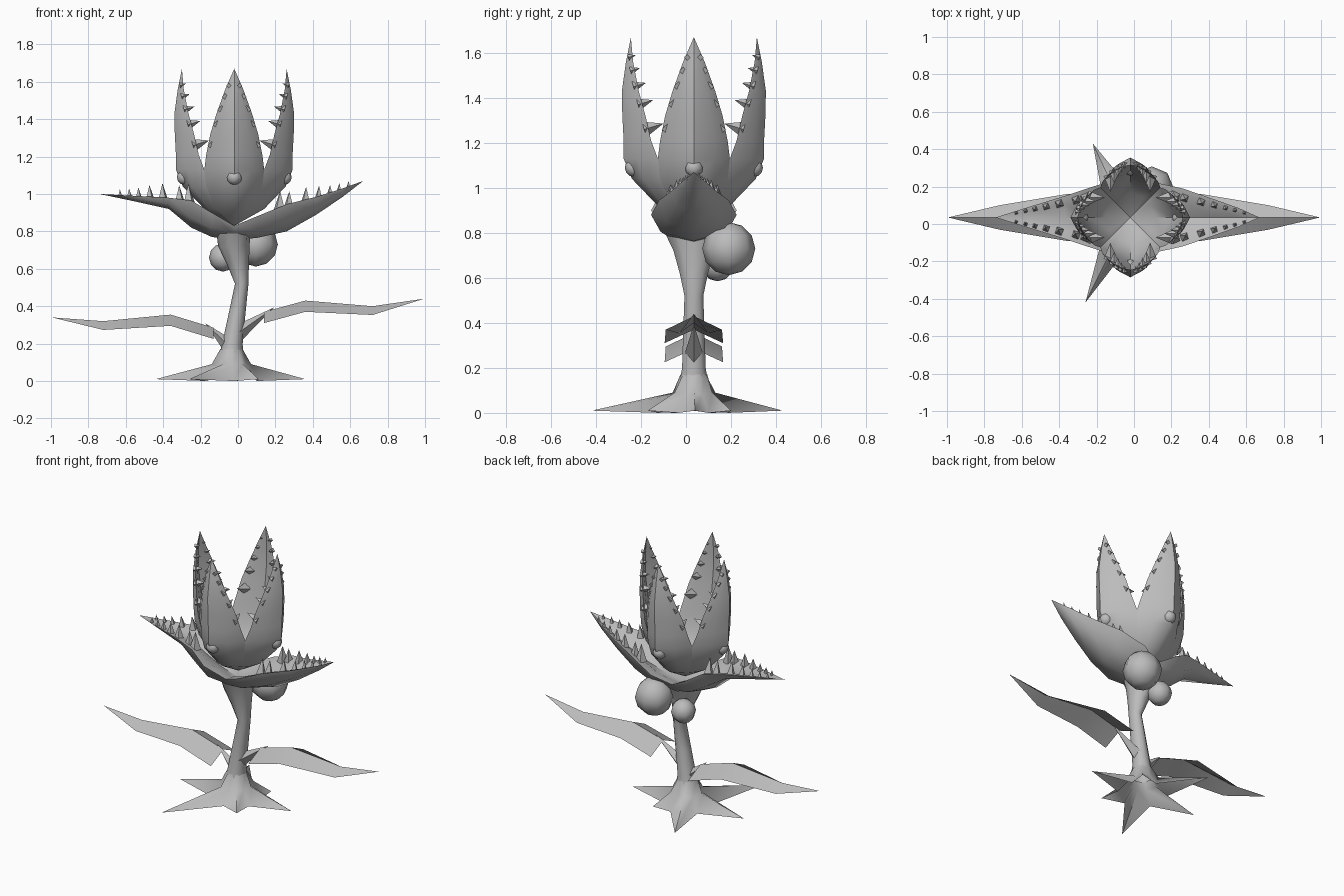
import bpy, bmesh, math
from mathutils import Vector, Matrix

cube = bpy.data.objects.get("Cube")
if cube:
    bpy.data.objects.remove(cube, do_unlink=True)

GREY = (0.5, 0.5, 0.5, 1)
mat = bpy.data.materials.new("plain_grey")
mat.use_nodes = True
mat.diffuse_color = GREY
bsdf = mat.node_tree.nodes["Principled BSDF"]
bsdf.inputs["Base Color"].default_value = GREY
bsdf.inputs["Roughness"].default_value = 0.8

CX, CY = -0.02, 0.035      # axis of the flower head


def finish(name, bm, smooth=40, recalc=True):
    bmesh.ops.remove_doubles(bm, verts=bm.verts, dist=0.0005)
    if recalc:
        bmesh.ops.recalc_face_normals(bm, faces=bm.faces)
    mesh = bpy.data.meshes.new(name)
    bm.to_mesh(mesh)
    bm.free()
    mesh.materials.append(mat)
    ob = bpy.data.objects.new(name, mesh)
    bpy.context.collection.objects.link(ob)
    if smooth:
        bpy.ops.object.select_all(action="DESELECT")
        ob.select_set(True)
        bpy.context.view_layer.objects.active = ob
        bpy.ops.object.shade_smooth_by_angle(angle=math.radians(smooth))


def loft(bm, rows, closed=False):
    """Skin quads between rows of points; pinched rows are welded later."""
    grid = [[bm.verts.new(p) for p in row] for row in rows]
    n = len(rows[0])
    for a, b in zip(grid, grid[1:]):
        for i in range(n if closed else n - 1):
            j = (i + 1) % n
            bm.faces.new((a[i], a[j], b[j], b[i]))


def spike(bm, base, direction, length, radius):
    """Four-sided tooth."""
    d = Vector(direction).normalized()
    m = (Matrix.Translation(Vector(base) + d * length / 2)
         @ d.to_track_quat("Z", "Y").to_matrix().to_4x4())
    bmesh.ops.create_cone(bm, cap_ends=True, segments=4, radius1=radius,
                          radius2=0, depth=length, matrix=m)


def sample(rows, key):
    """Interpolate a table whose first column is ascending."""
    for a, b in zip(rows, rows[1:]):
        if a[0] <= key <= b[0]:
            t = (key - a[0]) / (b[0] - a[0])
            return [p + (q - p) * t for p, q in zip(a, b)]


def ball(name, centre, radius):
    bm = bmesh.new()
    bmesh.ops.create_uvsphere(bm, u_segments=8, v_segments=6, radius=radius,
                              matrix=Matrix.Translation(centre))
    finish(name, bm, 50)


# Root star: four long tips and two short ones, hollow underneath
tips = [(0.36, 0.04), (0.10, 0.2), (-0.22, 0.43), (-0.44, 0.03),
        (-0.26, -0.42), (0.11, -0.17)]
foot = Vector((-0.035, CY))
outer, middle, neck = [], [], []
for i, tip in enumerate(tips):
    d = Vector(tip) - foot
    e = Vector(tips[(i + 1) % 6]) - foot
    valley = (d.normalized() + e.normalized()).normalized()
    for vec, r_mid, z_mid, z_out in ((d, 0.105, 0.09, 0.01), (valley * 0.15, 0.085, 0.08, 0)):
        u = vec.normalized()
        for ring, p, z in ((outer, foot + vec, z_out), (middle, foot + u * r_mid, z_mid),
                           (neck, foot + u * 0.06, 0.17)):
            ring.append((p.x, p.y, z))
bm = bmesh.new()
loft(bm, [outer, middle, neck], closed=True)
finish("root_star", bm, 60)

# Stem, flaring into the head
bm = bmesh.new()
stem = [(0.12, -0.037, 0.065, 0.07), (0.2, -0.03, 0.055, 0.055), (0.36, -0.005, 0.045, 0.05),
        (0.52, 0.02, 0.036, 0.044), (0.62, 0.0, 0.058, 0.066), (0.72, -0.022, 0.084, 0.095),
        (0.79, -0.025, 0.09, 0.13)]
rings = []
for z, x, rx, ry in stem:
    angles = [math.tau * k / 10 for k in range(10)]
    rings.append([(x + rx * math.cos(a), CY + ry * math.sin(a), z) for a in angles])
loft(bm, rings, closed=True)
finish("stem", bm, 50)

# Long leaves with a raised midrib, and their stalks
leaves = {
    "left": [(0.14, 0.37, 0.13), (0.36, 0.43, 0.125), (0.72, 0.4, 0.065), (0.995, 0.44, 0)],
    "right": [(-0.13, 0.285, 0.13), (-0.36, 0.355, 0.125), (-0.72, 0.32, 0.065), (-0.995, 0.34, 0)],
}
stalks = {"left": ((-0.01, 0.25), (0.16, 0.37)), "right": ((-0.03, 0.17), (-0.15, 0.285))}
for side, rows in leaves.items():
    bm = bmesh.new()
    flip = 1 if side == "left" else -1
    loft(bm, [[(x, CY + flip * w * t, z - 0.06 * abs(t) * min(1, w * 12)) for t in (1, 0, -1)]
              for x, z, w in rows])
    finish(side + "_leaf", bm, 30, recalc=False)
    (x0, z0), (x1, z1) = stalks[side]
    bm = bmesh.new()
    spike(bm, (x0, CY, z0), (x1 - x0, 0, z1 - z0), math.hypot(x1 - x0, z1 - z0) * 1.2, 0.045)
    finish(side + "_leaf_stalk", bm, 50)

# Pair of spread jaws, one thick trough with a lip: x, half width, rim z, keel z
jaw = [(-0.74, 0, 1.0, 1.0), (-0.55, 0.06, 0.99, 0.96), (-0.37, 0.115, 0.98, 0.92),
       (-0.25, 0.155, 0.965, 0.82), (-0.14, 0.19, 0.9, 0.77), (-0.02, 0.14, 0.83, 0.755),
       (0.1, 0.19, 0.88, 0.765), (0.26, 0.155, 0.945, 0.8), (0.42, 0.1, 0.985, 0.89),
       (0.56, 0.05, 1.03, 0.985), (0.67, 0, 1.07, 1.07)]
jaw_section = ((-1, 1), (-0.78, 0.35), (0, 0), (0.78, 0.35), (1, 1),
               (0.62, 0.9), (0, 0.4), (-0.62, 0.9))
bm = bmesh.new()
loft(bm, [[(x, CY + w * y, keel + (rim - keel) * h) for y, h in jaw_section]
          for x, w, rim, keel in jaw], closed=True)
finish("jaws", bm, 50)

# Upright petals joined to a cup: z, ridge radius, half width, margin radius
petal = [(0.83, 0, 0, 0), (0.92, 0.16, 0.1, 0.1), (1.04, 0.275, 0.15, 0.15),
         (1.13, 0.312, 0.16, 0.16), (1.21, 0.312, 0.15, 0.19), (1.32, 0.318, 0.128, 0.215),
         (1.43, 0.32, 0.095, 0.245), (1.56, 0.302, 0.048, 0.27), (1.67, 0.28, 0, 0.28)]
petal_section = ((-1, 0), (-0.6, 0.6), (0, 1), (0.6, 0.6), (1, 0),
                 (0.68, 0.12), (0, 0.6), (-0.68, 0.12))
cup, petal_teeth = bmesh.new(), bmesh.new()
for k in range(4):
    a = k * math.pi / 2
    out, tan = Vector((math.cos(a), math.sin(a), 0)), Vector((-math.sin(a), math.cos(a), 0))
    axis = Vector((CX, CY, 0))

    def at(r, t, z):
        return axis + out * r + tan * t + Vector((0, 0, z))

    loft(cup, [[at(m + (r - m) * f, w * t, z) for t, f in petal_section]
               for z, r, w, m in petal], closed=True)
    for z, size in ((1.26, 0.09), (1.37, 0.07), (1.45, 0.058), (1.52, 0.045), (1.58, 0.035)):
        _, r, w, m = sample(petal, z)
        for s in (-1, 1):
            spike(petal_teeth, at(m + 0.02, s * w * 0.76, z),
                  -out + Vector((0, 0, 0.3)), size, size * 0.4)
    ball("cup_knob_%d" % (k + 1), at(0.265, 0, 1.09), 0.042)
finish("petal_cup", cup, 45)
finish("petal_teeth", petal_teeth, 0)

# Jaw teeth, shrinking toward the tips
bm = bmesh.new()
for side, start in ((1, 0.22), (-1, 0.26)):
    for step, size in ((0, 0.11), (0.05, 0.09), (0.14, 0.085), (0.21, 0.07), (0.27, 0.052),
                       (0.32, 0.042), (0.37, 0.034)):
        x = side * (start + step)
        _, w, rim, keel = sample(jaw, x)
        for s in (-1, 1):
            spike(bm, (x, CY + s * w * 0.7, keel + (rim - keel) * 0.85), (side * 0.05, -s * 0.1, 1),
                  size, size * 0.32)
finish("jaw_teeth", bm, 0)

# Berries hanging behind the head
ball("large_berry", (0.095, 0.19, 0.73), 0.118)
ball("small_berry", (-0.08, 0.14, 0.66), 0.075)
